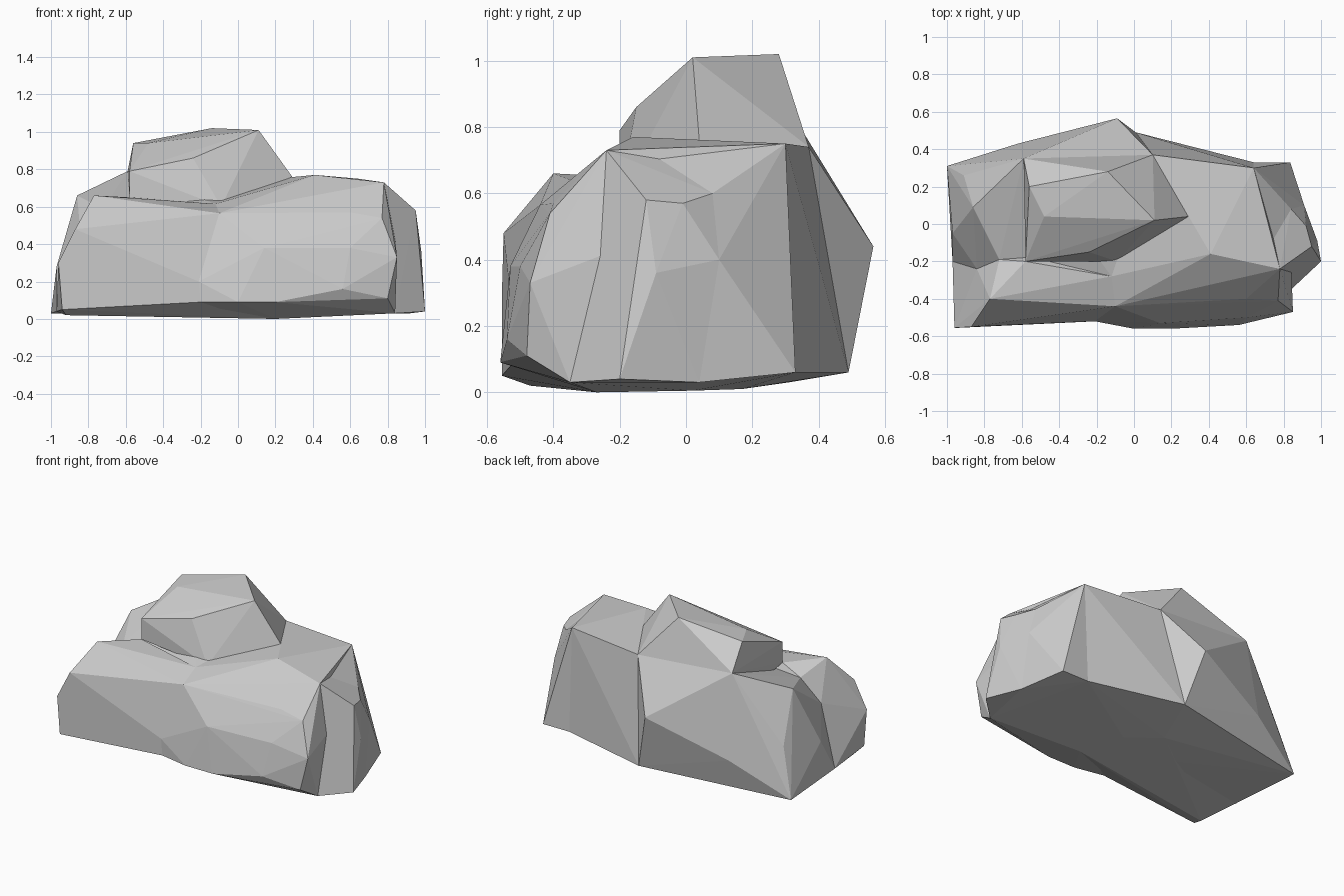
import bpy
import bmesh
from mathutils import Vector

default_cube = bpy.data.objects.get("Cube")
if default_cube:
    bpy.data.objects.remove(default_cube, do_unlink=True)


def make_material(name, colour):
    material = bpy.data.materials.new(name)
    material.use_nodes = True
    material.diffuse_color = colour
    shader = next(node for node in material.node_tree.nodes if node.type == "BSDF_PRINCIPLED")
    shader.inputs["Base Color"].default_value = colour
    shader.inputs["Roughness"].default_value = 0.9
    return material


stone_grey = make_material("stone grey", (0.6, 0.6, 0.6, 1.0))


def add_boulder(name, *corner_groups):
    """Chisel one flat-faced boulder as the hull around groups of corners."""
    mesh = bpy.data.meshes.new(name)
    bm = bmesh.new()
    for group in corner_groups:
        for corner in group:
            bm.verts.new(Vector(corner))
    hull = bmesh.ops.convex_hull(bm, input=bm.verts[:], use_existing_faces=False)
    spare = {item for item in hull["geom_interior"] + hull["geom_unused"]
             if isinstance(item, bmesh.types.BMVert)}
    bmesh.ops.delete(bm, geom=list(spare), context="VERTS")
    bmesh.ops.recalc_face_normals(bm, faces=bm.faces[:])
    for face in bm.faces:
        face.smooth = False
    bm.to_mesh(mesh)
    bm.free()
    mesh.materials.append(stone_grey)
    boulder = bpy.data.objects.new(name, mesh)
    bpy.context.scene.collection.objects.link(boulder)
    return boulder


# Shared seams, so that neighbouring boulders meet along the same edges
front_seam = [(-.12, -.28, .615), (-.1, -.44, .565), (-.21, -.52, .2), (-.2, -.52, .09)]
back_seam = [(.1, .37, .74), (.01, .49, .06)]
left_seam = [(-.72, -.19, .59), (-.84, -.24, .43), (-.97, -.2, .04)]
right_front = [(.78, -.24, .73), (.84, -.21, .43), (.84, -.35, .03)]
right_back = [(.64, .3, .75), (.64, .33, .06)]
slab_seam = [(.74, -.09, .71), (.84, .08, .6), (.91, .1, .4), (.92, .04, .03)]
summit_seam = [(-.58, -.2, .65), (-.57, 0, .63)]
underside = [(.2, -.27, 0), (-.2, -.27, .01), (.1, .02, .005), (-.1, .17, .01)]

# Long ledge running along the front to the low end
ledge_crest = [(-.77, -.4, .66), (-.87, -.55, .48)]
ledge_toe = [(-.96, -.555, .3), (-.94, -.555, .05), (-.92, -.47, .02)]
add_boulder("front_ledge", ledge_crest, ledge_toe, left_seam, front_seam,
            summit_seam[:1], underside)

# Rear shoulder behind the ledge, jutting out past the back wall
shoulder_top = [(-.86, .09, .66), (-.59, .35, .79), (-.09, .565, .44)]
shoulder_foot = [(-.91, .26, .35), (-.97, -.05, .28), (-1, .31, .03),
                 (-.75, .33, .05), (-.62, .43, .24)]
add_boulder("rear_shoulder", shoulder_top, shoulder_foot, left_seam, back_seam,
            summit_seam[1:], front_seam[:1], underside)

# Broad main block with a sloping, stepped front
block_brow = [(.41, -.16, .77), (.6, -.4, .57), (.77, -.41, .54)]
block_belly = [(.14, -.53, .38), (.6, -.5, .38), (.85, -.47, .33)]
block_toe = [(0, -.56, .09), (.2, -.56, .09), (.56, -.54, .16), (.8, -.48, .11)]
add_boulder("main_block", block_brow, block_belly, block_toe, slab_seam[:1],
            front_seam, back_seam, right_front, right_back, underside)

# End slab in two halves, with a hollow between them at the top
slab_edge = [(.95, -.12, .58), (.92, -.01, .57), (.98, -.09, .36), (1, -.2, .04)]
add_boulder("end_slab_front", slab_edge, slab_seam, right_front)
add_boulder("end_slab_back", [(.835, .33, .06)], slab_seam, right_front[1:], right_back)

# Summit boulder
summit_top = [(-.14, .28, 1.02), (.11, .02, 1.01), (-.24, -.15, .86),
              (-.48, .04, .94), (-.56, .2, .94), (-.58, -.2, .79)]
summit_foot = [(-.59, .35, .79), (.29, .04, .76), (-.09, -.2, .6), (-.5, .2, .5)]
add_boulder("summit_boulder", summit_top, summit_foot, summit_seam, back_seam[:1])
